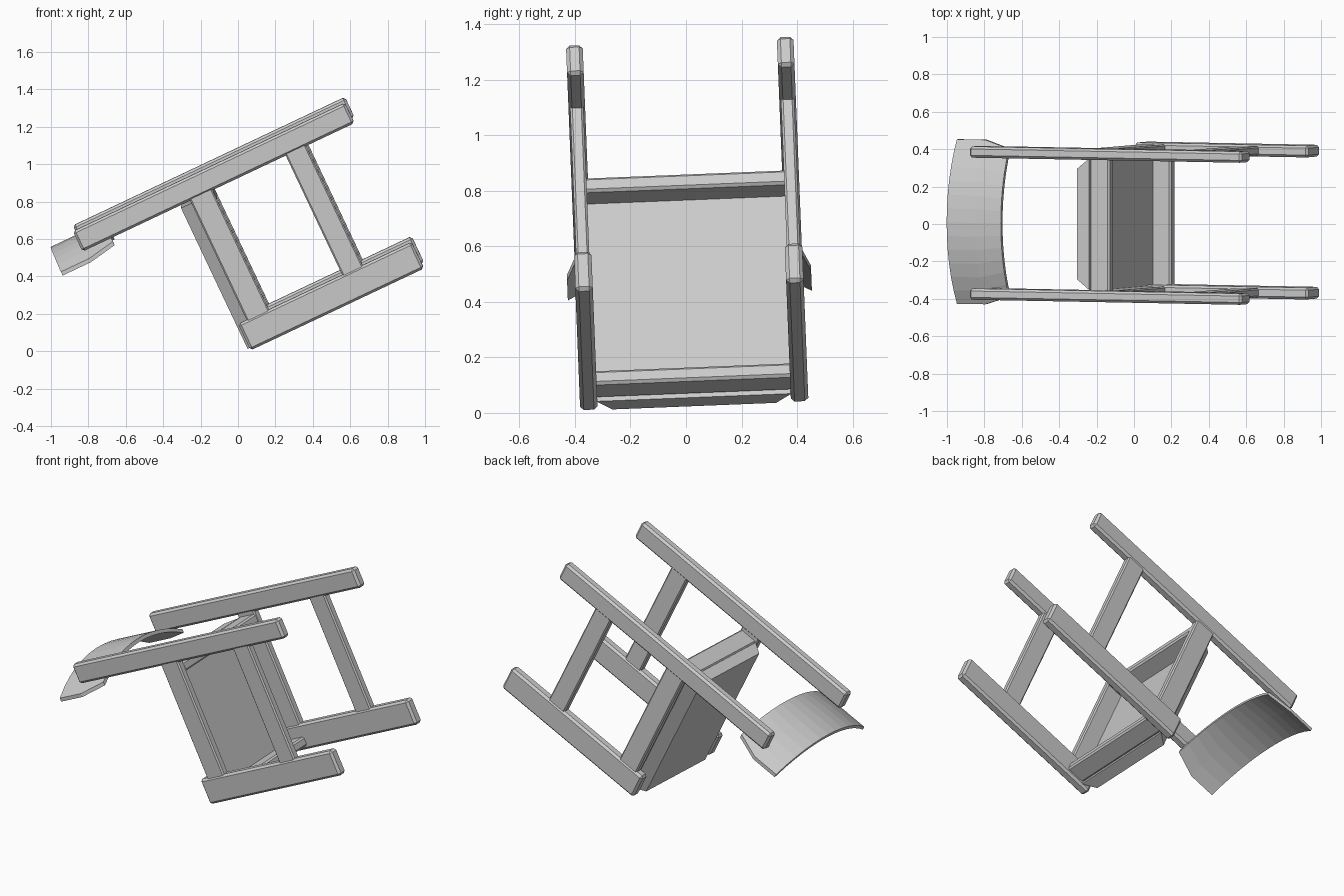
import bpy, bmesh, math
from mathutils import Matrix

if "Cube" in bpy.data.objects:
    bpy.data.objects.remove(bpy.data.objects["Cube"])

# Local frame: x runs down the legs, y across the chair, z from seat front to back.
# The whole chair lies tipped over, so every part gets this pose.
POSE = (Matrix.Translation((0, 0.031, 0))
        @ Matrix.Rotation(math.radians(2.3), 4, 'X')
        @ Matrix.Rotation(math.radians(-25.3), 4, 'Y'))

grey = bpy.data.materials.new("plain_grey")
grey.diffuse_color = (0.6, 0.6, 0.6, 1)
grey.use_nodes = True
grey.node_tree.nodes["Principled BSDF"].inputs["Base Color"].default_value = grey.diffuse_color


def finish(name, bm):
    bmesh.ops.recalc_face_normals(bm, faces=bm.faces)
    mesh = bpy.data.meshes.new(name)
    bm.to_mesh(mesh)
    bm.free()
    mesh.materials.append(grey)
    ob = bpy.data.objects.new(name, mesh)
    ob.matrix_world = POSE
    bpy.context.collection.objects.link(ob)
    return ob


def beam(name, x, y, z, chamfer=0.012, taper=0.0):
    """Box between the given ranges; taper narrows its low-x face across y."""
    bm = bmesh.new()
    bmesh.ops.create_cube(bm, size=1)
    for v in bm.verts:
        low, side = v.co.x < 0, math.copysign(1, v.co.y)
        v.co = [r[0] + (c + 0.5) * (r[1] - r[0]) for c, r in zip(v.co, (x, y, z))]
        if low:
            v.co.y -= side * taper
    if chamfer:
        bmesh.ops.bevel(bm, geom=bm.edges[:], offset=chamfer, segments=1,
                        affect='EDGES', profile=0.5)
    return finish(name, bm)


# Legs and side stretchers, one set on each side
for side, word in ((-1, "right"), (1, "left")):
    def span(width):
        return (side * 0.38 - width / 2, side * 0.38 + width / 2)
    beam("front_leg_" + word, (0.07, 1.096), span(0.063), (-0.01, 0.146), 0.013)
    beam("back_post_" + word, (-0.517, 1.092), span(0.06), (0.852, 0.972), 0.013)
    beam("seat_side_rail_" + word, (0.12, 0.252), span(0.048), (0.13, 0.87), 0.008)
    beam("lower_stretcher_" + word, (0.685, 0.806), span(0.048), (0.13, 0.87), 0.008)

# Seat: board with sloped sides, and cross rails below it
beam("seat", (0.057, 0.13), (-0.352, 0.352), (0.0, 0.835), 0, 0.057)
beam("seat_underside", (0.125, 0.145), (-0.36, 0.36), (0.02, 0.83), 0)
beam("front_cross_rail", (0.13, 0.25), (-0.37, 0.37), (0.013, 0.068), 0.01)
beam("back_cross_rail", (0.13, 0.25), (-0.37, 0.37), (0.78, 0.837), 0.01)

# Backrest: thin curved board whose lower corners are cut
bm = bmesh.new()
STEPS, RADIUS, THICK = 12, 0.82, 0.022
ROWS = ((-0.667, 0.44), (-0.50, 0.44), (-0.347, 0.395))
grid = []
for x, half in ROWS:
    row = []
    for i in range(STEPS + 1):
        y = half * (2 * i / STEPS - 1)
        z = 0.933 - RADIUS + math.sqrt(RADIUS ** 2 - y * y)
        row.append((bm.verts.new((x, y, z)), bm.verts.new((x, y, z - THICK))))
    grid.append(row)
last = len(ROWS) - 1
for r in range(last):
    for i in range(STEPS):
        a, b, c, d = grid[r][i], grid[r][i + 1], grid[r + 1][i + 1], grid[r + 1][i]
        for k in (0, 1):
            bm.faces.new((a[k], b[k], c[k], d[k]))
    for i in (0, STEPS):
        a, b = grid[r][i], grid[r + 1][i]
        bm.faces.new((a[0], b[0], b[1], a[1]))
for r in (0, last):
    for i in range(STEPS):
        a, b = grid[r][i], grid[r][i + 1]
        bm.faces.new((a[0], b[0], b[1], a[1]))
finish("backrest", bm)
